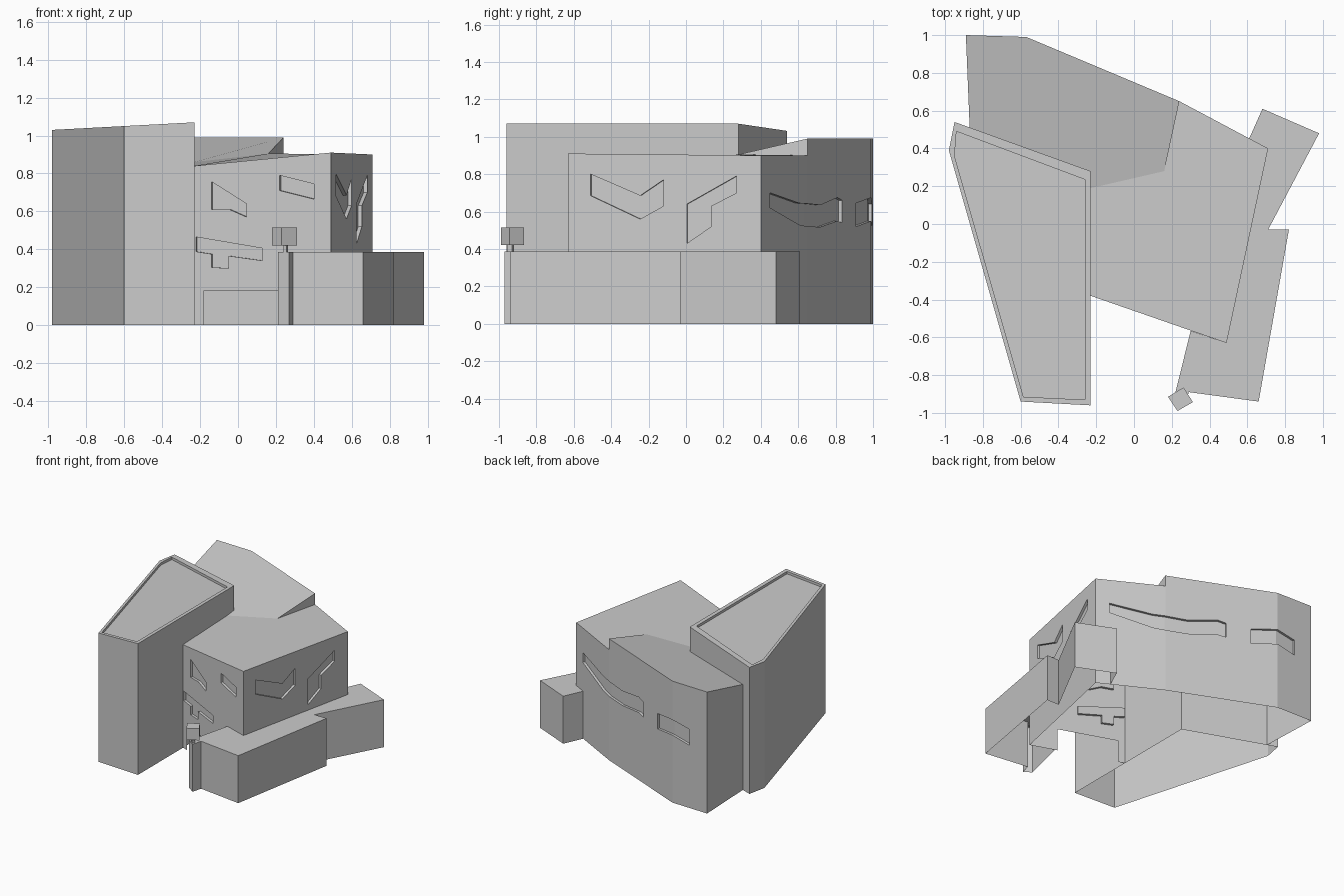
import bpy, bmesh
from mathutils import Vector

if "Cube" in bpy.data.objects:
    bpy.data.objects.remove(bpy.data.objects["Cube"])


def finish(name, bm, recalc=True):
    if recalc:
        bmesh.ops.recalc_face_normals(bm, faces=bm.faces)
    mesh = bpy.data.meshes.new(name)
    bm.to_mesh(mesh)
    bm.free()
    ob = bpy.data.objects.new(name, mesh)
    bpy.context.collection.objects.link(ob)
    return ob


def ring(bm, pts, z):
    return [bm.verts.new((x, y, z(x) if callable(z) else z)) for x, y in pts]


def bridge(bm, a, b, skip=()):
    n = len(a)
    for i in range(n):
        if i not in skip:
            j = (i + 1) % n
            bm.faces.new((a[i], a[j], b[j], b[i]))


def prism(name, pts, z0, z1, skip=(), closed=False):
    bm = bmesh.new()
    a, b = ring(bm, pts, z0), ring(bm, pts, z1)
    bridge(bm, a, b, skip)
    bm.faces.new(b)
    if closed:
        bm.faces.new(a[::-1])
    return finish(name, bm)


def cutter(bm, wall, axis, outline, normal, depth=0.02, strip=False):
    """Window cutter: outline is (position along axis, z) mapped onto a wall polyline."""
    def on_wall(t, z):
        for p, q in zip(wall, wall[1:]):
            f = (t - p[axis]) / (q[axis] - p[axis])
            if f <= 1.001:
                break
        return Vector((p[0] + f * (q[0] - p[0]), p[1] + f * (q[1] - p[1]), z))
    nrm = Vector((*normal, 0)).normalized()
    pts = [on_wall(*p) for p in outline]
    out = [bm.verts.new(p + nrm * 0.03) for p in pts]
    inn = [bm.verts.new(p - nrm * depth) for p in pts]
    bridge(bm, out, inn)
    n = len(pts)
    for r in (out, inn):
        if strip:
            for i in range(n // 2 - 1):
                bm.faces.new((r[i], r[i + 1], r[n - 2 - i], r[n - 1 - i]))
        else:
            bm.faces.new(r)


# Left tower with a sunken sloping roof
def slope(x):
    return 1.082 + 0.0533 * x


outer = [(-.95, .54), (-.98, .39), (-.60, -.94), (-.23, -.96), (-.23, .28)]
inner = [(-.94, .49), (-.95, .36), (-.585, -.915), (-.26, -.93), (-.26, .235)]
bm = bmesh.new()
rings = [ring(bm, outer, 0), ring(bm, outer, slope), ring(bm, inner, slope),
         ring(bm, inner, lambda x: slope(x) - .02)]
for a, b in zip(rings, rings[1:]):
    bridge(bm, a, b)
bm.faces.new(rings[-1])
finish("tower", bm)

# Main hall: tilted back roof and lower front roof
foot = [(-.89, 1.0), (-.57, .99), (.24, .65), (.71, .40), (.49, -.63),
        (-.23, -.38), (-.23, .19), (-.23, .28), (-.87, .51)]
roof_z = [.99, .99, .99, .90, .91, .84, .86, .87, .86]
bm = bmesh.new()
lo = ring(bm, foot, 0)
hi = [bm.verts.new((*p, z)) for p, z in zip(foot, roof_z)]
step = bm.verts.new((.24, .65, .90))
valley = bm.verts.new((.16, .28, .905))
bridge(bm, lo, hi, skip=(1, 2))
bm.faces.new((lo[1], lo[2], step, hi[2], hi[1]))
bm.faces.new((lo[2], lo[3], hi[3], step))
bm.faces.new((step, hi[2], valley))
bm.faces.new((hi[0], hi[1], hi[2], valley, hi[6], hi[7], hi[8]))
bm.faces.new((step, hi[3], hi[4], hi[5], hi[6], valley))
hall = finish("main_hall", bm)

# Window and door recesses
bm = bmesh.new()
front, fn = [(-.23, -.38), (.49, -.63)], (-.25, -.72)
right, rn = [(.49, -.63), (.71, .40)], (1.03, -.22)
back = [(.71, .40), (.24, .65), (-.57, .99), (-.89, 1.0)]
cutter(bm, front, 0, [(-.14, .757), (.045, .64), (.045, .57), (-.045, .61), (-.14, .61)], fn)
cutter(bm, front, 0, [(.22, .79), (.40, .745), (.40, .665), (.22, .71)], fn)
cutter(bm, front, 0, [(-.222, .465), (.13, .405), (.13, .34), (-.05, .365), (-.05, .30),
                      (-.14, .305), (-.14, .375), (-.222, .388)], fn)
cutter(bm, front, 0, [(-.18, .182), (.28, .182), (.28, -.1), (-.18, -.1)], fn, .045)
cutter(bm, right, 1, [(-.51, .80), (-.245, .685), (-.12, .77), (-.12, .63),
                      (-.245, .56), (-.51, .685)], rn)
cutter(bm, right, 1, [(.27, .79), (.27, .70), (.135, .63), (.135, .52),
                      (.005, .43), (.005, .64)], rn)
cutter(bm, back, 0, [(.616, .70), (.325, .645), (.24, .642), (.073, .635), (-.141, .675),
                     (-.20, .66), (-.20, .54), (-.141, .55), (.073, .518), (.24, .52),
                     (.325, .53), (.616, .62)], (.42, .9), strip=True)
cutter(bm, back, 0, [(-.38, .645), (-.57, .675), (-.73, .64),
                     (-.73, .51), (-.57, .55), (-.38, .52)], (.2, .98), strip=True)
cut = finish("window_cutters", bm)
cut.hide_render = True
mod = hall.modifiers.new("recesses", 'BOOLEAN')
mod.operation = 'DIFFERENCE'
mod.solver = 'EXACT'
mod.object = cut
bpy.context.view_layer.objects.active = hall
bpy.ops.object.modifier_apply(modifier=mod.name)
bpy.data.objects.remove(cut)

# Open the hall's underside and the walls shared with the tower
bm = bmesh.new()
bm.from_mesh(hall.data)
gone = [f for f in bm.faces
        if all(v.co.z < .001 for v in f.verts)
        or all(v.co.x < -.229 and v.co.y < .52 for v in f.verts)]
bmesh.ops.delete(bm, geom=gone, context='FACES')
bm.to_mesh(hall.data)
bm.free()

# Low annex wrapping the right side
prism("annex", [(.30, -.565), (.21, -.93), (.27, -.97), (.29, -.89), (.66, -.94), (.82, -.03),
                (.71, -.03), (.98, .48), (.68, .61), (.61, .453), (.71, .40), (.49, -.63)],
      0, .387, skip=(9, 10, 11))

# Small block on a short post at the front corner
prism("post", [(.24, -.945), (.255, -.955), (.265, -.93), (.25, -.92)], .38, .425)
prism("block", [(.18, -.915), (.23, -.99), (.312, -.943), (.262, -.865)], .42, .515, closed=True)
